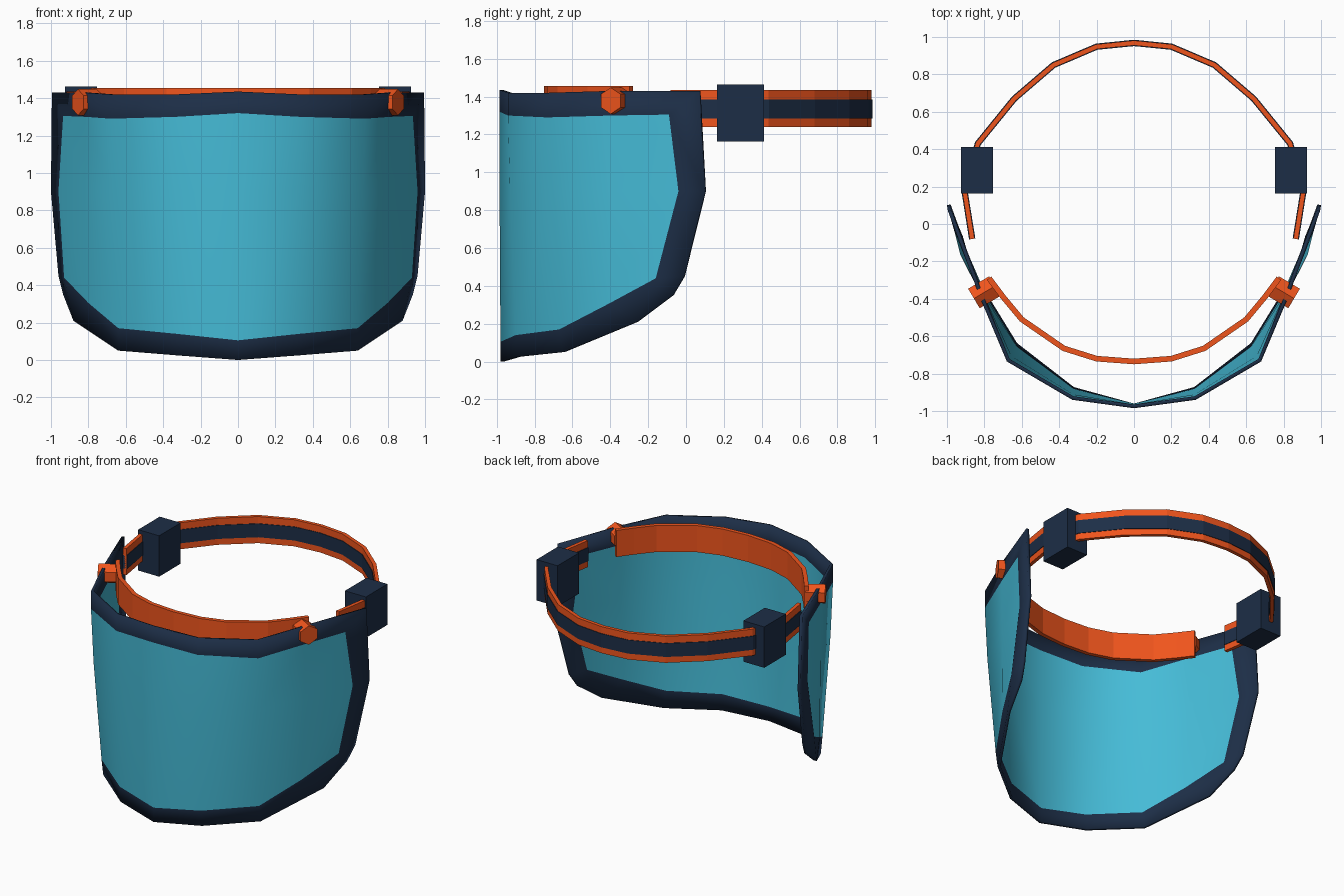
import bpy, bmesh, math
from mathutils import Vector

if "Cube" in bpy.data.objects:
    bpy.data.objects.remove(bpy.data.objects["Cube"])


def material(name, color):
    m = bpy.data.materials.new(name)
    m.diffuse_color = (*color, 1)
    m.use_nodes = True
    m.node_tree.nodes["Principled BSDF"].inputs["Base Color"].default_value = m.diffuse_color
    return m


NAVY = material("navy", (0.012, 0.027, 0.062))
TEAL = material("teal", (0.06, 0.50, 0.68))
ORANGE = material("orange", (0.87, 0.09, 0.012))


def make_object(name, bm, *mats):
    me = bpy.data.meshes.new(name)
    bm.to_mesh(me)
    bm.free()
    ob = bpy.data.objects.new(name, me)
    bpy.context.collection.objects.link(ob)
    for m in mats:
        me.materials.append(m)
    return ob


def band(name, half_path, z0, z1, thick, mat):
    """Vertical strip along a path given for x >= 0, thickened and mirrored."""
    bm = bmesh.new()
    low = [bm.verts.new((x, y, z0)) for x, y in half_path]
    high = [bm.verts.new((x, y, z1)) for x, y in half_path]
    for i in range(len(low) - 1):
        bm.faces.new((low[i], low[i + 1], high[i + 1], high[i]))
    ob = make_object(name, bm, mat)
    mir = ob.modifiers.new("mirror", 'MIRROR')
    mir.use_clip = True
    sol = ob.modifiers.new("thickness", 'SOLIDIFY')
    sol.thickness, sol.offset = thick, 0
    return ob


# Shield: navy rim around a curved teal window (right half, mirrored)
outer = [(0, -.985, 1.435), (.33, -.94, 1.42), (.68, -.735, 1.42), (.825, -.39, 1.43),
         (.995, .07, 1.43), (1, .1, .9), (.96, -.01, .45), (.935, -.07, .35),
         (.88, -.26, .21), (.64, -.65, .05), (.33, -.89, .025), (0, -.98, 0)]
top = [(0, -.985, 1.32), (.33, -.94, 1.30), (.68, -.735, 1.29), (.815, -.40, 1.30), (.935, -.09, 1.305)]
mid = [(0, -.985, .9), (.33, -.93, .9), (.67, -.72, .9), (.82, -.39, .9), (.96, -.04, .9)]
low = [(0, -.98, .105), (.33, -.90, .14), (.64, -.67, .17), (.80, -.41, .305), (.93, -.16, .44)]
bm = bmesh.new()
o, t, m, b = [[bm.verts.new(p) for p in row] for row in (outer, top, mid, low)]
for upper, lower in ((t, m), (m, b)):
    for i in range(4):
        bm.faces.new((lower[i], lower[i + 1], upper[i + 1], upper[i])).material_index = 1
inner = t + [m[4], b[4]] + b[::-1]
for i in range(len(o) - 1):
    bm.faces.new(dict.fromkeys((inner[i], inner[i + 1], o[i + 1], o[i])))
shield = make_object("shield", bm, NAVY, TEAL)
shield.modifiers.new("mirror", 'MIRROR').use_clip = True
sol = shield.modifiers.new("thickness", 'SOLIDIFY')
sol.thickness, sol.offset = 0.02, -1
bpy.context.view_layer.objects.active = shield
shield.select_set(True)
bpy.ops.object.shade_smooth_by_angle(angle=math.radians(45))

# Brow band and rear head strap with its raised centre stripe
brow = [(0, -.735), (.2, -.72), (.375, -.665), (.6, -.51), (.70, -.39), (.775, -.29)]
strap = [(0, .968), (.2, .948), (.43, .85), (.64, .67), (.835, .43), (.905, .17), (.865, -.08)]
band("brow_band", brow, 1.26, 1.455, 0.03, ORANGE)
band("head_strap", strap, 1.24, 1.435, 0.026, ORANGE)
band("strap_stripe", strap, 1.285, 1.385, 0.034, NAVY)

for side, s in (("right", 1), ("left", -1)):
    # Strap adjuster blocks
    bm = bmesh.new()
    bmesh.ops.create_cube(bm, size=1)
    bmesh.ops.scale(bm, vec=(.17, .25, .30), verts=bm.verts)
    ob = make_object("adjuster_" + side, bm, NAVY)
    ob.location = (s * .84, .288, 1.313)

    # Hexagonal pivot knobs facing outward through the shield
    bm = bmesh.new()
    bmesh.ops.create_cone(bm, cap_ends=True, segments=6, radius1=.07, radius2=.07, depth=.13)
    ob = make_object("pivot_knob_" + side, bm, ORANGE)
    axis = Vector((s * .86, -.51, 0))
    ob.rotation_euler = axis.to_track_quat('Z', 'Y').to_euler()
    ob.location = (s * .80, -.365, 1.378)
